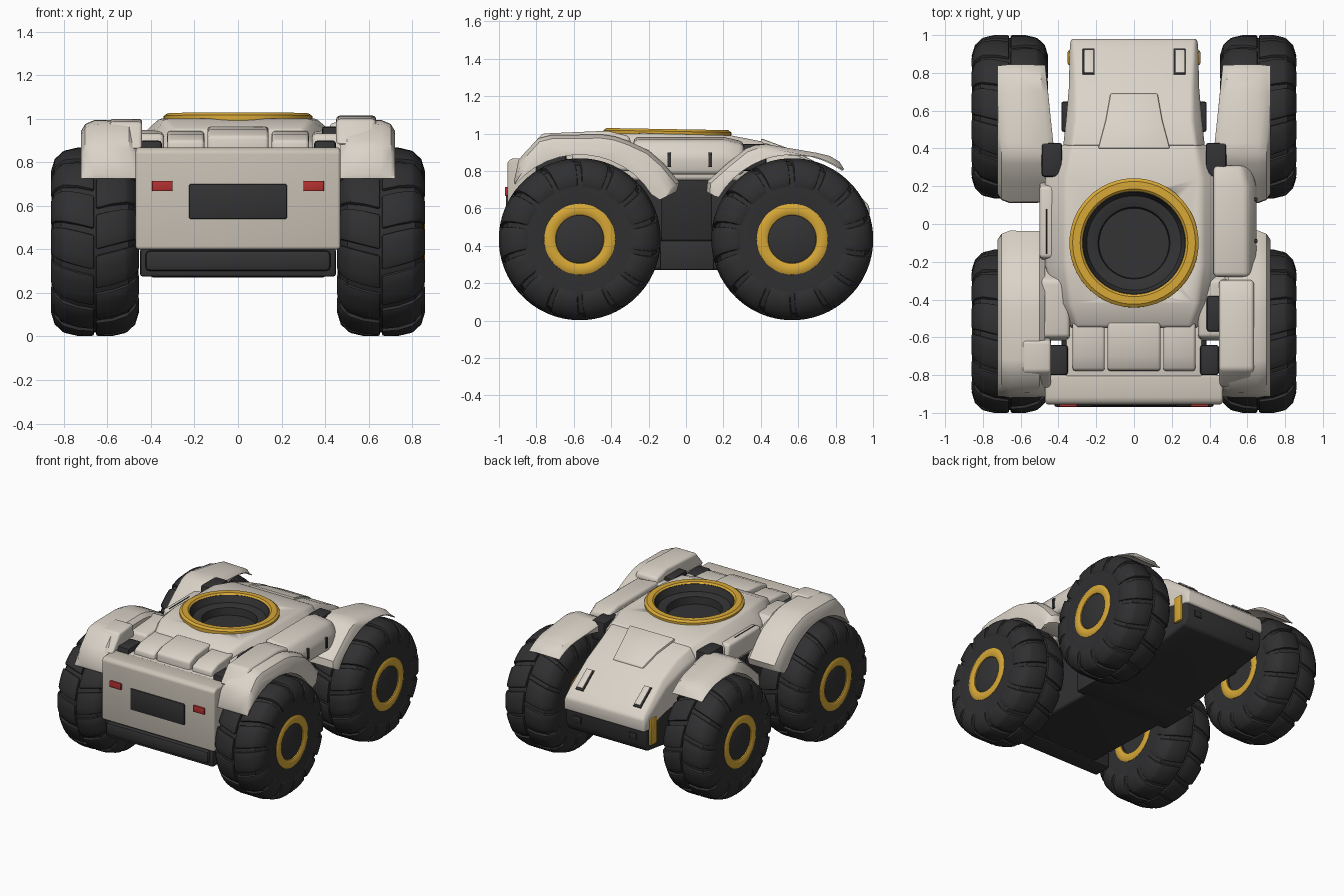
import bpy, bmesh, math
from math import sin, cos, radians, pi
from mathutils import Matrix

if "Cube" in bpy.data.objects:
    bpy.data.objects.remove(bpy.data.objects["Cube"])


def mat(name, rgb):
    m = bpy.data.materials.new(name)
    m.diffuse_color = (*rgb, 1)
    m.use_nodes = True
    m.node_tree.nodes["Principled BSDF"].inputs["Base Color"].default_value = m.diffuse_color
    return m


SHELL = mat("cream shell", (0.71, 0.655, 0.58))
PANEL = mat("tan panel", (0.60, 0.55, 0.475))
TYRE = mat("dark rubber", (0.029, 0.029, 0.031))
DARK = mat("dark trim", (0.033, 0.033, 0.035))
GOLD = mat("gold", (0.68, 0.39, 0.038))
RED = mat("red lamp", (0.45, 0.03, 0.03))


def make(name, verts, faces, material, bevel=0.0, seg=2, matrix=None):
    me = bpy.data.meshes.new(name)
    bm = bmesh.new()
    vs = [bm.verts.new(v) for v in verts]
    for f in faces:
        bm.faces.new([vs[i] for i in f])
    bmesh.ops.remove_doubles(bm, verts=bm.verts, dist=1e-5)
    if matrix:
        bm.transform(matrix)
    bmesh.ops.recalc_face_normals(bm, faces=bm.faces)
    bm.to_mesh(me)
    bm.free()
    me.materials.append(material)
    ob = bpy.data.objects.new(name, me)
    bpy.context.collection.objects.link(ob)
    bpy.context.view_layer.objects.active = ob
    bpy.ops.object.select_all(action='DESELECT')
    ob.select_set(True)
    if bevel:
        b = ob.modifiers.new("bevel", 'BEVEL')
        b.width, b.segments, b.limit_method = bevel, seg, 'ANGLE'
        bpy.ops.object.modifier_apply(modifier=b.name)
    bpy.ops.object.shade_smooth_by_angle(angle=radians(35))
    return ob


def loft(name, rings, material, bevel=0.0, seg=2, matrix=None, closed=False):
    """Skin equal-length closed cross-sections; cap both ends unless closed."""
    n, k = len(rings[0]), len(rings)
    verts = [p for r in rings for p in r]
    faces = [(a * n + j, a * n + (j + 1) % n, (a + 1) % k * n + (j + 1) % n, (a + 1) % k * n + j)
             for a in range(k if closed else k - 1) for j in range(n)]
    if not closed:
        faces += [tuple(range(n)), tuple(range((k - 1) * n, k * n))]
    return make(name, verts, faces, material, bevel, seg, matrix)


def box(name, x, y, z, material, bevel=0.012, matrix=None):
    rings = [[(x[0], b, z[0]), (x[1], b, z[0]), (x[1], b, z[1]), (x[0], b, z[1])] for b in y]
    return loft(name, rings, material, bevel, 2, matrix)


def side_profile(name, pts, x, material, bevel=0.02):
    return loft(name, [[(a, p[0], p[1]) for p in pts] for a in x], material, bevel, 3)


def hull(name, rows, material, bevel=0.02):
    """Rows: y, half-width low, z low, half-width mid, z mid, half-width top, z top."""
    rings = []
    for y, wb, zb, wm, zm, wt, zt in rows:
        half = [(wb, zb), (wm, zm), (wt, zt)]
        rings.append([(a, y, b) for a, b in half] + [(-a, y, b) for a, b in half[::-1]])
    return loft(name, rings, material, bevel, 3)


def lathe(name, prof, material, matrix, steps=48):
    """Closed profile (axial, radius) spun about the x axis."""
    rings = [[(a, r * cos(t), r * sin(t)) for a, r in prof]
             for t in (2 * pi * i / steps for i in range(steps))]
    return loft(name, rings, material, matrix=matrix, closed=True)


# ---- wheels
TYRE_PROF = [(-.185, .12), (-.192, .20), (-.197, .28), (-.190, .345), (-.155, .395), (-.08, .417),
             (.08, .417), (.155, .395), (.190, .345), (.197, .28), (.192, .20), (.185, .12)]
LUG_PROF = [(.004, .433), (.08, .433), (.145, .418), (.185, .38), (.202, .325), (.198, .275),
            (.16, .27), (.13, .37), (.004, .39)]


def wheel(label, s, y):
    M = Matrix.Translation((s * .657, y, .435)) @ Matrix.Diagonal((s, 1, 1, 1))
    lathe(label + "_tyre", TYRE_PROF, TYRE, M)
    # chunky closely spaced lugs, staggered on the two halves
    verts, faces = [], []
    count, n = 14, len(LUG_PROF)
    for side in (1, -1):
        for i in range(count):
            base = 2 * pi * (i + (.5 if side < 0 else 0)) / count
            start = len(verts)
            for d in (-.19, -.06, .06, .19):
                for a, r in LUG_PROF:
                    t = base + d + .6 * (.2 - a)
                    verts.append((side * a, r * cos(t), r * sin(t)))
            for k in range(3):
                o = start + k * n
                faces += [(o + j, o + (j + 1) % n, o + n + (j + 1) % n, o + n + j) for j in range(n)]
            faces += [tuple(range(start, start + n)), tuple(range(start + 3 * n, start + 4 * n))]
    make(label + "_tread", verts, faces, TYRE, .01, 2, M)
    # gold rims on both faces, dark hub
    for d, tag in ((1, "outer"), (-1, "inner")):
        rim = [(.17, .125), (.193, .13), (.201, .145), (.201, .175), (.193, .19), (.17, .195)]
        lathe(f"{label}_{tag}_rim", [(d * a, r) for a, r in rim], GOLD, M)
    lathe(label + "_hub", [(-.18, 0), (-.18, .13), (.185, .13), (.192, .115), (.192, 0)], DARK, M)


for s, side in ((1, "right"), (-1, "left")):
    for y, end in ((-.568, "front"), (.568, "rear")):
        wheel(f"{end}_{side}_wheel", s, y)
        box(f"{end}_{side}_axle", sorted((s * .3, s * .385)), (y - .08, y + .08), (.36, .51), DARK)

# ---- dark chassis
side_profile("chassis", [(-.9, .29), (-.15, .27), (.25, .27), (.93, .36), (.96, .42), (.96, .60),
                         (.6, .80), (-.9, .80)], (-.335, .335), DARK)
box("belly_tub", (-.40, .40), (-.14, .15), (.27, .43), DARK)
hull("mid_bulkhead", [(-.13, .37, .42, .42, .70, .42, .80), (.14, .37, .42, .42, .70, .42, .80)], DARK, .01)
for s in (1, -1):
    box("gold_side_strip", sorted((s * .32, s * .352)), (.84, .92), (.40, .60), GOLD)
    box("rear_tow_slot", sorted((s * .2, s * .26)), (.95, .968), (.44, .49), TYRE, .004)

# ---- central shell with turret well
shell = hull("main_shell", [(.42, .39, .72, .39, .87, .33, .955), (.24, .47, .75, .47, .90, .36, .99),
                            (-.22, .48, .75, .47, .90, .36, 1.002), (-.42, .40, .75, .40, .90, .34, 1.0),
                            (-.55, .34, .75, .34, .88, .30, .95)], SHELL)
T = Matrix.Translation((0, -.1, 0)) @ Matrix.Rotation(-pi / 2, 4, 'Y')
cut = lathe("well_cutter", [(.86, 0), (.86, .285), (1.2, .285), (1.2, 0)], DARK, T)
cut.hide_render = True
bpy.context.view_layer.objects.active = shell
b = shell.modifiers.new("well", 'BOOLEAN')
b.operation, b.object, b.solver = 'DIFFERENCE', cut, 'EXACT'
bpy.ops.object.modifier_apply(modifier=b.name)
bpy.data.objects.remove(cut)
T = Matrix.Translation((0, -.1, 1)) @ Matrix.Rotation(radians(-1), 4, 'X') \
    @ Matrix.Translation((0, 0, -1)) @ Matrix.Rotation(-pi / 2, 4, 'Y')
lathe("turret_ring", [(.96, .275), (1.012, .272), (1.024, .285), (1.024, .325), (1.012, .342), (.96, .342)],
      GOLD, T, 64)
lathe("turret_well", [(.87, 0), (.87, .284), (1.013, .284), (1.013, .270), (.965, .25), (.96, .20),
                      (.955, .19), (.90, .185), (.90, 0)], DARK, T, 64)

# ---- rear hood
hull("rear_hood", [(.41, .375, .70, .375, .88, .33, .955), (.55, .36, .62, .36, .84, .31, .905),
                   (.72, .345, .58, .345, .77, .31, .825), (.93, .34, .52, .34, .62, .32, .665),
                   (.98, .335, .52, .335, .58, .325, .615)], SHELL, .015)
loft("hood_panel", [[(-w, y, z - .04), (w, y, z - .04), (w, y, z), (-w, y, z)]
                    for y, w, z in ((.40, .19, .975), (.55, .15, .92), (.69, .125, .85))], SHELL, .008)
for s in (1, -1):
    R = Matrix.Translation((s * .24, .86, .722)) @ Matrix.Rotation(radians(-37), 4, 'X')
    box("hood_slot", (-.032, .032), (-.085, .085), (-.02, .004), DARK, .003, R)
    box("hood_latch", (-.022, .028), (-.080, .070), (-.01, .010), SHELL, .004, R)

# ---- front deck and nose panel
box("front_core", (-.36, .36), (-.86, -.45), (.55, .865), SHELL)
for x0, x1, z in ((-.14, .14, .965), (-.325, -.155, .945), (.155, .325, .945)):
    side_profile("deck_block", [(-.78, .84), (-.775, z - .045), (-.70, z - .015), (-.52, z), (-.50, .84)],
                 (x0, x1), SHELL, .015)
side_profile("nose_panel", [(-.955, .40), (-.955, .85), (-.93, .868), (-.80, .868), (-.80, .40)],
             (-.47, .47), PANEL, .014)
box("nose_plate", (-.225, .225), (-.963, -.94), (.54, .70), DARK, .006)
box("bumper_back", (-.45, .45), (-.94, -.80), (.275, .405), DARK)
box("bumper", (-.425, .425), (-.97, -.90), (.30, .395), DARK, .02)
for s in (1, -1):
    box("nose_lamp", sorted((s * .30, s * .395)), (-.968, -.94), (.667, .715), RED, .005)


# ---- fenders with chamfered edges
def arc(cy, a0, a1, r=.452, n=12):
    return [(cy + r * cos(radians(a0 + (a1 - a0) * i / n)), .435 + r * sin(radians(a0 + (a1 - a0) * i / n)))
            for i in range(n + 1)]


def fender(name, pts, cy, s, x0, x1):
    rings = []
    for x, d in ((x0, .03), (x0 + .03, .004), (x1 - .065, 0), (x1 - .02, .02), (x1, .055)):
        ring = []
        for y, z in pts:  # pull the outline toward the wheel, never past the arch
            r = math.hypot(y - cy, z - .435)
            k = max(min(r, .458), r - d) / r
            ring.append((s * x + s * (x < .5) * max(0, y - .35) * .1, cy + (y - cy) * k,
                         .435 + (z - .435) * k))
        rings.append(ring)
    return loft(name, rings, SHELL)


FRONT = [(-.92, .745), (-.895, .86), (-.86, .90), (-.79, .975), (-.72, .992), (-.45, .995), (-.38, .985),
         (-.30, .957), (-.20, .91), (-.12, .84), (-.035, .74), (-.05, .69), (-.09, .67)] + arc(-.568, 32, 140)
REAR = [(.11, .69), (.115, .745), (.22, .84), (.32, .92), (.37, .938), (.43, .943), (.70, .897), (.77, .88),
        (.82, .85), (.845, .81)] + arc(.568, 54, 150)
for s, side in ((1, "right"), (-1, "left")):
    fender(f"front_{side}_fender", FRONT, -.568, s, .47, .722)
    fender(f"rear_{side}_fender", REAR, .568, s, .42, .722)
    # dark hinges between shell and fenders
    box("rear_hinge", sorted((s * .38, s * .49)), (.25, .43), (.80, .945), DARK, .015)
    box("front_hinge", sorted((s * .35, s * .45)), (-.80, -.64), (.70, .90), DARK, .015)
    # shell link to the front fender
    side_profile("fender_link", [(-.62, .80), (-.60, .93), (-.30, .95), (-.2, .80)], (s * .34, s * .50), SHELL)

# ---- side armour, different on each side
hull_r = [(y, [(.42, .78), (.64, .78), (.65, .88), (.60, .965), (.42, .985)]) for y in (-.28, .20)]
hull_r.append((.31, [(.42, .78), (.61, .78), (.62, .86), (.57, .94), (.42, .96)]))
loft("right_side_pod", [[(x, y, z) for x, z in sec] for y, sec in hull_r], SHELL, .025, 3)
for y in (-.1, .12):
    box("right_pod_clip", (.63, .655), (y, y + .02), (.82, .90), DARK, .005)
side_profile("right_fender_cap", [(-.87, .88), (-.77, 1.0), (-.42, 1.015), (-.30, .985), (-.29, .9)],
             (.45, .635), SHELL)
box("right_cap_hinge", (.385, .46), (-.57, -.38), (.85, .965), DARK, .015)
side_profile("left_side_rail", [(-.2, .78), (-.18, .93), (.2, .93), (.23, .78)], (-.50, -.42), SHELL)
box("left_rail_groove", (-.465, -.458), (-.16, .08), (.9, .934), DARK, .002)
side_profile("left_fender_cap", [(-.87, .86), (-.78, .985), (-.62, 1.0), (-.60, .9)],
             (-.59, -.44), SHELL, .015)
